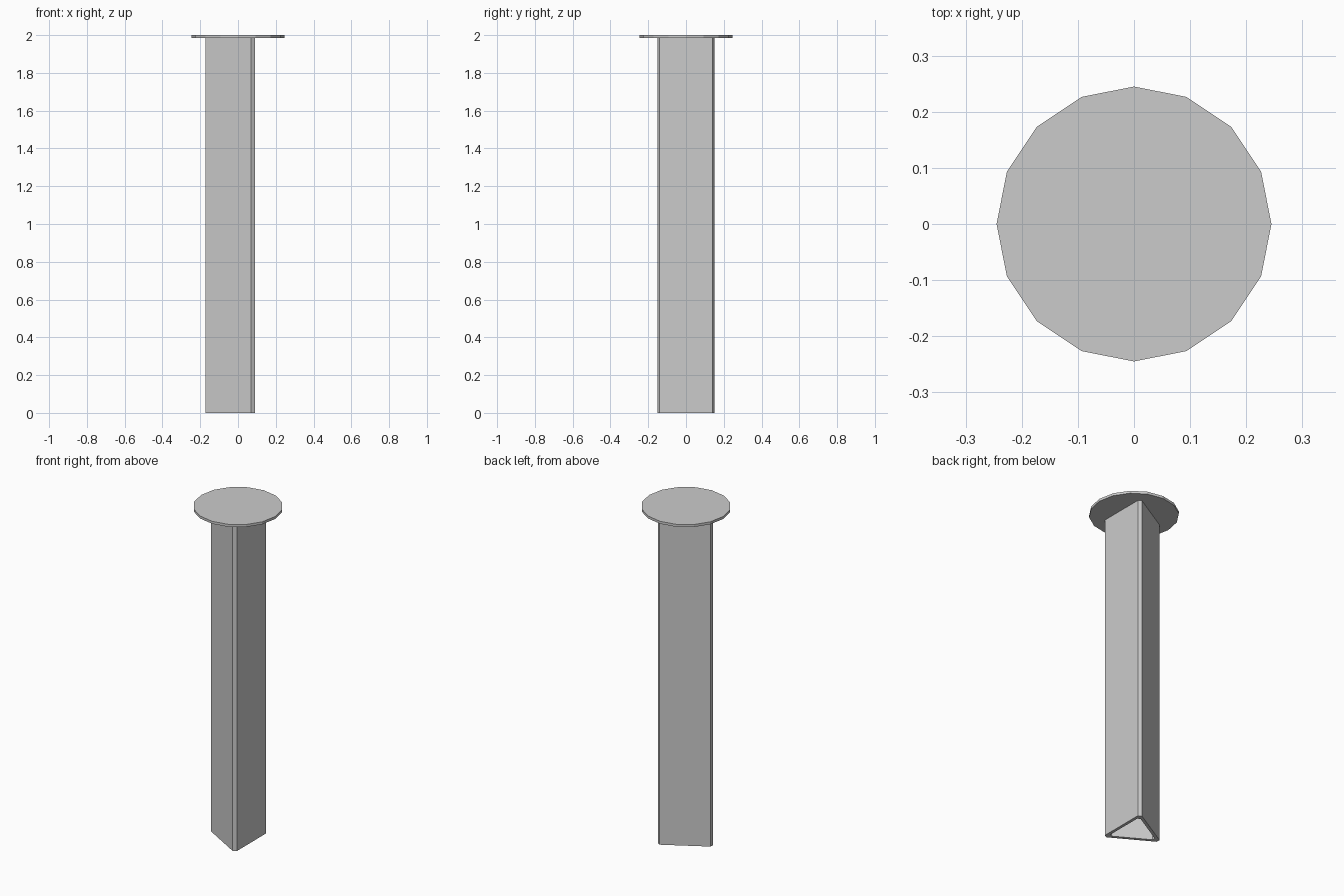
import bpy, bmesh
from math import cos, sin, pi, radians
from mathutils import Vector, Matrix

if "Cube" in bpy.data.objects:
    bpy.data.objects.remove(bpy.data.objects["Cube"])

TOP = 2.0
DISC_H = 0.015
CENTRE_X = -0.004


def section(scale):
    """Triangle with clipped corners, one corner pointing to -x."""
    points = []
    for k in range(3):
        turn = Matrix.Rotation(radians(120 * k), 2)
        for y in (0.0115, -0.0115):
            p = turn @ Vector((-0.168, y)) * scale
            points.append((p.x + CENTRE_X, p.y))
    return points


def make_object(name, bm):
    bmesh.ops.recalc_face_normals(bm, faces=bm.faces)
    mesh = bpy.data.meshes.new(name)
    bm.to_mesh(mesh)
    bm.free()
    obj = bpy.data.objects.new(name, mesh)
    bpy.context.collection.objects.link(obj)
    return obj


# Hollow triangular post: outer and inner walls joined by rims
bm = bmesh.new()
rings = [[bm.verts.new((x, y, z)) for x, y in section(s)]
         for s, z in ((1, 0), (1, TOP - DISC_H), (0.81, TOP - DISC_H), (0.81, 0))]
for a, b in zip(rings, rings[1:] + rings[:1]):
    for i in range(6):
        j = (i + 1) % 6
        bm.faces.new((a[i], a[j], b[j], b[i]))
make_object("hollow_post", bm)

# Thin sixteen-sided cap plate
bm = bmesh.new()
bmesh.ops.create_cone(bm, cap_ends=True, segments=16, radius1=0.245,
                      radius2=0.245, depth=DISC_H,
                      matrix=Matrix.Translation((0, 0, TOP - DISC_H / 2)))
make_object("cap_plate", bm)
